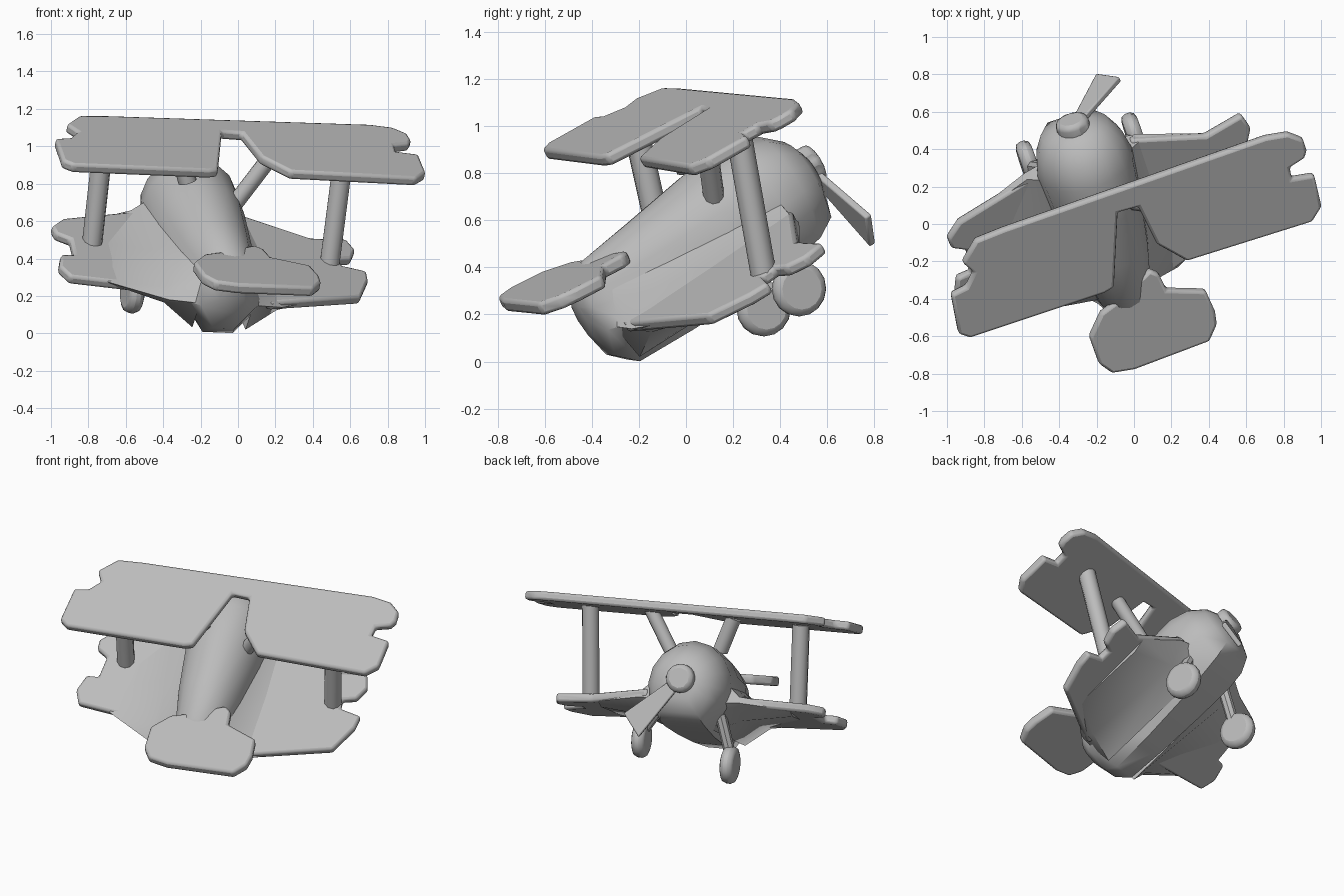
import bpy, bmesh, math
from mathutils import Vector, Matrix

cube = bpy.data.objects.get("Cube")
if cube:
    bpy.data.objects.remove(cube, do_unlink=True)

grey = bpy.data.materials.new("plain grey")
grey.use_nodes = True
grey.diffuse_color = (0.5, 0.5, 0.5, 1)
grey.node_tree.nodes["Principled BSDF"].inputs["Base Color"].default_value = (0.5, 0.5, 0.5, 1)

# Banked aircraft frame: span, forward, up, centred in the cowling
span = Vector((0.949, 0.313, -0.04)).normalized()
up = Vector((0.175, -0.454, 0.873))
forward = up.cross(span).normalized()
up = span.cross(forward)
centre = Vector((-0.256, 0.31, 0.70))


def local(s, f, u):
    return centre + span * s + forward * f + up * u


def finish(name, bm, bevel=0, angle=40):
    bmesh.ops.recalc_face_normals(bm, faces=bm.faces)
    mesh = bpy.data.meshes.new(name)
    bm.to_mesh(mesh)
    bm.free()
    ob = bpy.data.objects.new(name, mesh)
    bpy.context.collection.objects.link(ob)
    mesh.materials.append(grey)
    if bevel:
        mod = ob.modifiers.new("rounded edges", "BEVEL")
        mod.width, mod.segments = bevel, 2
    bpy.ops.object.select_all(action="DESELECT")
    ob.select_set(True)
    bpy.context.view_layer.objects.active = ob
    bpy.ops.object.shade_smooth_by_angle(angle=math.radians(angle))


def loft(name, rings, bevel=0, angle=40):
    """Skin a row of point rings and close both ends."""
    bm = bmesh.new()
    rings = [[bm.verts.new(p) for p in ring] for ring in rings]
    n = len(rings[0])
    for a, b in zip(rings, rings[1:]):
        for i in range(n):
            j = (i + 1) % n
            bm.faces.new((a[i], a[j], b[j], b[i]))
    bm.faces.new(rings[0])
    bm.faces.new(rings[-1])
    finish(name, bm, bevel, angle)


def panel(name, outline, height, slope_x, slope_y, thick=0.055):
    """Plate with a plan outline lying on a sloped plane."""
    normal = Vector((-slope_x, -slope_y, 1)).normalized()
    loft(name, [[Vector((x, y, height + slope_x * x + slope_y * y)) + normal * thick * side
                 for x, y in outline] for side in (-0.5, 0.5)], 0.016)


def rod(name, start, end, radius, sides=10, bevel=0):
    start, end = Vector(start), Vector(end)
    way = end - start
    turn = way.to_track_quat("Z", "Y").to_matrix().to_4x4()
    bm = bmesh.new()
    bmesh.ops.create_cone(bm, cap_ends=True, segments=sides, radius1=radius, radius2=radius,
                          depth=way.length,
                          matrix=Matrix.Translation((start + end) / 2) @ turn)
    finish(name, bm, bevel)


# Fuselage: position, upper half width, top, shoulder half width, its level, keel half width, its level
sections = [(0.25, 0.1, 0.07, 0.1, -0.05, 0.06, -0.12),
            (0.21, 0.18, 0.15, 0.18, -0.1, 0.12, -0.21),
            (0.12, 0.24, 0.225, 0.225, -0.12, 0.14, -0.26),
            (0.0, 0.265, 0.26, 0.25, -0.14, 0.14, -0.285),
            (-0.25, 0.245, 0.245, 0.26, -0.15, 0.12, -0.315),
            (-0.55, 0.205, 0.19, 0.25, -0.15, 0.1, -0.335),
            (-0.82, 0.15, 0.145, 0.22, -0.15, 0.085, -0.34),
            (-0.9, 0.12, 0.08, 0.15, -0.14, 0.06, -0.27),
            (-0.94, 0.06, 0.0, 0.07, -0.08, 0.03, -0.15)]
rings = []
for f, half, top, shoulder, level, keel, bottom in sections:
    base = level * 0.25
    ring = [local(half * math.cos(math.pi * i / 8), f,
                  base + (top - base) * math.sin(math.pi * i / 8)) for i in range(9)]
    ring += [local(s, f, u) for s, u in ((-shoulder, level), (-keel, bottom),
                                         (keel, bottom), (shoulder, level))]
    rings.append(ring)
loft("fuselage", rings, angle=50)

# Fairings that blend the lower wings into the fuselage: (forward, up) points at three spans
root_ring = [(0.0, 0.08), (-0.5, 0.04), (-0.8, 0.0), (-0.87, -0.14), (-0.83, -0.31),
             (-0.1, -0.28), (0.05, -0.12)]
middle_ring = [(0.0, -0.08), (-0.4, -0.1), (-0.75, -0.13), (-0.85, -0.155), (-0.78, -0.21),
               (-0.12, -0.22), (0.02, -0.12)]
outer_ring = [(-0.12, -0.13), (-0.3, -0.14), (-0.5, -0.16), (-0.69, -0.18), (-0.66, -0.2),
              (-0.2, -0.19), (-0.11, -0.16)]
for side, sign, lift in (("left", 1, 0), ("right", -1, 0.1)):
    loft(side + "_wing_fairing",
         [[local(sign * s, f, u + lift * (s - 0.15)) for f, u in ring]
          for s, ring in ((0.15, root_ring), (0.32, middle_ring), (0.62, outer_ring))], angle=60)

# Upper wing with notched tips and a centre cutout
panel("upper_wing", [
    (-0.85, -0.08), (-0.7, -0.02), (0.7, 0.47), (0.82, 0.49), (0.9, 0.46), (0.92, 0.4),
    (0.91, 0.36), (0.83, 0.31), (0.84, 0.25), (0.96, 0.27), (1.0, 0.1), (0.95, 0.02),
    (0.28, -0.19), (0.12, -0.1), (0.02, 0.1), (-0.09, 0.07), (-0.11, -0.33), (-0.16, -0.36),
    (-0.88, -0.6), (-0.94, -0.58), (-0.98, -0.37), (-0.9, -0.33), (-0.86, -0.25),
    (-0.92, -0.2)], 1.003, -0.215, 0.52)

# Lower wings
panel("left_lower_wing", [
    (-0.02, 0.46), (0.38, 0.48), (0.57, 0.59), (0.62, 0.52), (0.6, 0.43), (0.53, 0.38),
    (0.55, 0.33), (0.68, 0.36), (0.69, 0.28), (0.65, 0.1), (0.17, -0.26), (-0.08, -0.1)],
    0.353, -0.36, 0.57)
panel("right_lower_wing", [
    (-0.5, 0.29), (-0.94, 0.02), (-1.0, -0.07), (-0.98, -0.12), (-0.9, -0.13), (-0.88, -0.25),
    (-0.95, -0.28), (-0.96, -0.38), (-0.9, -0.44), (-0.26, -0.26), (-0.08, -0.1)],
    0.3, -0.3, 0.65)

# Tailplane
panel("tailplane", [
    (0.08, -0.24), (0.13, -0.26), (0.17, -0.345), (0.38, -0.35), (0.43, -0.46), (0.44, -0.53),
    (0.4, -0.62), (0.0, -0.77), (-0.12, -0.79), (-0.19, -0.74), (-0.24, -0.6), (-0.18, -0.47),
    (-0.1, -0.41)], 0.567, -0.2, 0.43, 0.06)

# Wing struts and centre struts
rod("left_wing_strut", (0.49, 0.33, 0.37), (0.57, 0.22, 0.99), 0.055)
rod("right_wing_strut", (-0.78, -0.1, 0.48), (-0.72, -0.22, 1.02), 0.055)
rod("left_centre_strut", (-0.02, 0.12, 0.69), (0.21, 0.08, 0.99), 0.045)
rod("right_centre_strut", (-0.27, 0.01, 0.81), (-0.33, -0.05, 1.03), 0.05)

# Landing gear
for side, hub, sign in (("left", Vector((0.0, 0.48, 0.31)), 1),
                        ("right", Vector((-0.565, 0.33, 0.225)), -1)):
    rod(side + "_wheel", hub - span * 0.042, hub + span * 0.042, 0.118, 16, 0.03)
    rod(side + "_wheel_leg", local(sign * 0.2, -0.04, -0.18), hub + up * 0.05, 0.036, 8)

# Spinner
hub = Vector((-0.322, 0.51, 0.82))
rod("spinner", hub - forward * 0.1, hub + forward * 0.06, 0.095, 10, 0.03)

# Single propeller blade, widening to the tip
root, tip = Vector((-0.30, 0.55, 0.79)), Vector((-0.135, 0.785, 0.555))
across = Vector((0.7, -0.1, 0.7)).normalized()
face = (tip - root).cross(across).normalized() * 0.016
loft("propeller_blade", [[point + across * half * a + face * b
                          for a, b in ((-1, -1), (1, -1), (1, 1), (-1, 1))]
                         for point, half in ((root, 0.035), (tip, 0.088))], 0.008)
